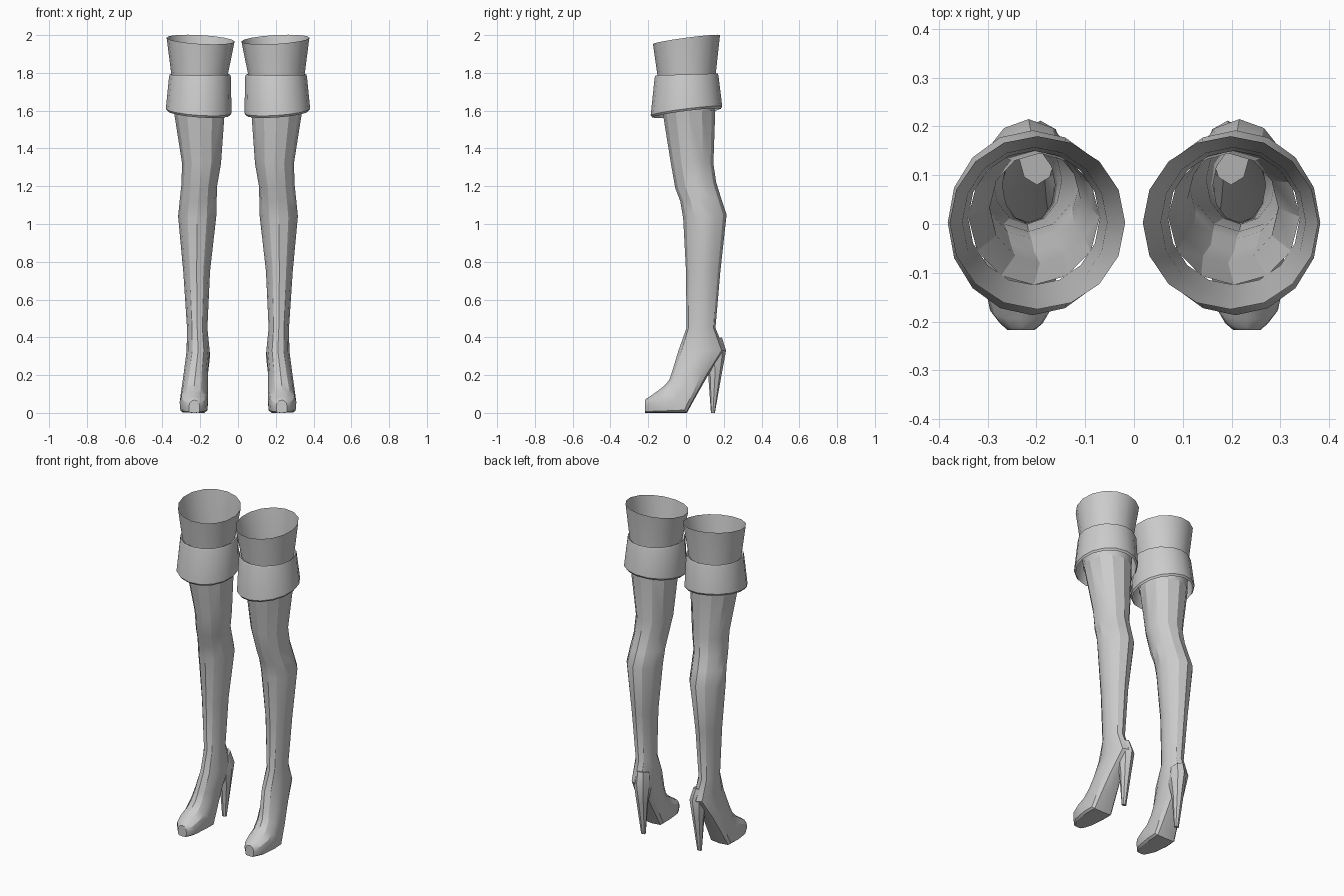
import bpy, bmesh, math

gray = bpy.data.materials.new("boot gray")
gray.diffuse_color = (0.6, 0.6, 0.6, 1)


def spow(v, p):
    return math.copysign(abs(v) ** p, v)


def ring(bm, n, x0, x1, front, back, p=1.0, lift=0.0):
    """Closed section between x0..x1 and two (y, z) points; p shapes the back half,
    lift raises the outer side."""
    cx, hw = (x0 + x1) / 2, (x1 - x0) / 2
    verts = []
    for i in range(n):
        a = 2 * math.pi * i / n
        c, s = math.cos(a), math.sin(a)
        if c < -1e-6:
            c, s = spow(c, p), spow(s, p if p < 1 else 1)
        t = (1 - c) / 2
        y = front[0] + (back[0] - front[0]) * t
        z = front[1] + (back[1] - front[1]) * t + lift * s
        verts.append(bm.verts.new((cx + hw * s, y, z)))
    return verts


def loft(name, n, sections, cap_start=False, cap_end=False, closed=False, angle=28):
    """Skin a list of sections and mirror the part to the other boot."""
    bm = bmesh.new()
    rings = [ring(bm, n, *s) for s in sections]
    pairs = list(zip(rings, rings[1:]))
    if closed:
        pairs.append((rings[-1], rings[0]))
    for a, b in pairs:
        for i in range(n):
            j = (i + 1) % n
            bm.faces.new((a[i], b[i], b[j], a[j]))
    if cap_start:
        bm.faces.new(rings[0])
    if cap_end:
        bm.faces.new(rings[-1][::-1])
    bmesh.ops.recalc_face_normals(bm, faces=bm.faces)
    me = bpy.data.meshes.new(name)
    bm.to_mesh(me)
    bm.free()
    me.materials.append(gray)
    ob = bpy.data.objects.new(name, me)
    bpy.context.collection.objects.link(ob)
    bpy.ops.object.select_all(action='DESELECT')
    bpy.context.view_layer.objects.active = ob
    ob.select_set(True)
    bpy.ops.object.shade_smooth_by_angle(angle=math.radians(angle))
    mod = ob.modifiers.new("other boot", 'MIRROR')
    mod.use_axis = (True, False, False)
    mod.use_mirror_merge = False
    return ob


# Open thigh top, flaring upward
loft("thigh_top", 16, [
    (0.018, 0.378, (-0.175, 1.953), (0.18, 2.0), 1, 0.01),
    (0.055, 0.352, (-0.15, 1.78), (0.157, 1.79)),
    (0.07, 0.34, (-0.125, 1.59), (0.15, 1.60)),
])

# Folded cuff: ledge, flared wall, turned lip, inner wall
loft("cuff", 16, [
    (0.055, 0.352, (-0.15, 1.78), (0.157, 1.79)),
    (0.042, 0.362, (-0.162, 1.787), (0.168, 1.797)),
    (0.038, 0.365, (-0.166, 1.775), (0.172, 1.785)),
    (0.034, 0.382, (-0.187, 1.575), (0.192, 1.622), 1, 0.012),
    (0.042, 0.374, (-0.178, 1.564), (0.184, 1.61), 1, 0.012),
], closed=True)

# Leg shaft running into the shoe and toe
loft("leg_and_shoe", 12, [
    (0.07, 0.34, (-0.125, 1.60), (0.155, 1.60)),
    (0.09, 0.296, (-0.08, 1.32), (0.145, 1.32)),
    (0.11, 0.30, (-0.057, 1.19), (0.16, 1.22), 1.1),
    (0.113, 0.308, (-0.03, 1.12), (0.185, 1.14), 1.15),
    (0.115, 0.317, (-0.015, 1.03), (0.215, 1.05), 1.2),
    (0.148, 0.29, (0.0, 0.75), (0.182, 0.75), 1.1),
    (0.162, 0.27, (0.003, 0.45), (0.156, 0.45)),
    (0.15, 0.272, (-0.04, 0.33), (0.205, 0.33)),
    (0.16, 0.287, (-0.073, 0.22), (0.12, 0.205), 0.7),
    (0.16, 0.298, (-0.09, 0.172), (0.06, 0.10), 0.5),
    (0.158, 0.307, (-0.12, 0.14), (0.005, 0.0), 0.35),
    (0.16, 0.309, (-0.155, 0.112), (-0.07, 0.0), 0.35),
    (0.172, 0.295, (-0.195, 0.085), (-0.16, 0.0), 0.35),
    (0.187, 0.275, (-0.212, 0.074), (-0.195, 0.0), 0.35),
    (0.203, 0.26, (-0.217, 0.068), (-0.217, 0.0), 0.35),
], cap_end=True)

# Tapered high heel
loft("heel", 8, [
    (0.162, 0.236, (0.08, 0.37), (0.190, 0.40)),
    (0.147, 0.237, (0.09, 0.29), (0.212, 0.33)),
    (0.160, 0.225, (0.118, 0.195), (0.188, 0.20)),
    (0.178, 0.208, (0.132, 0.0), (0.153, 0.0)),
], cap_start=True, cap_end=True)
